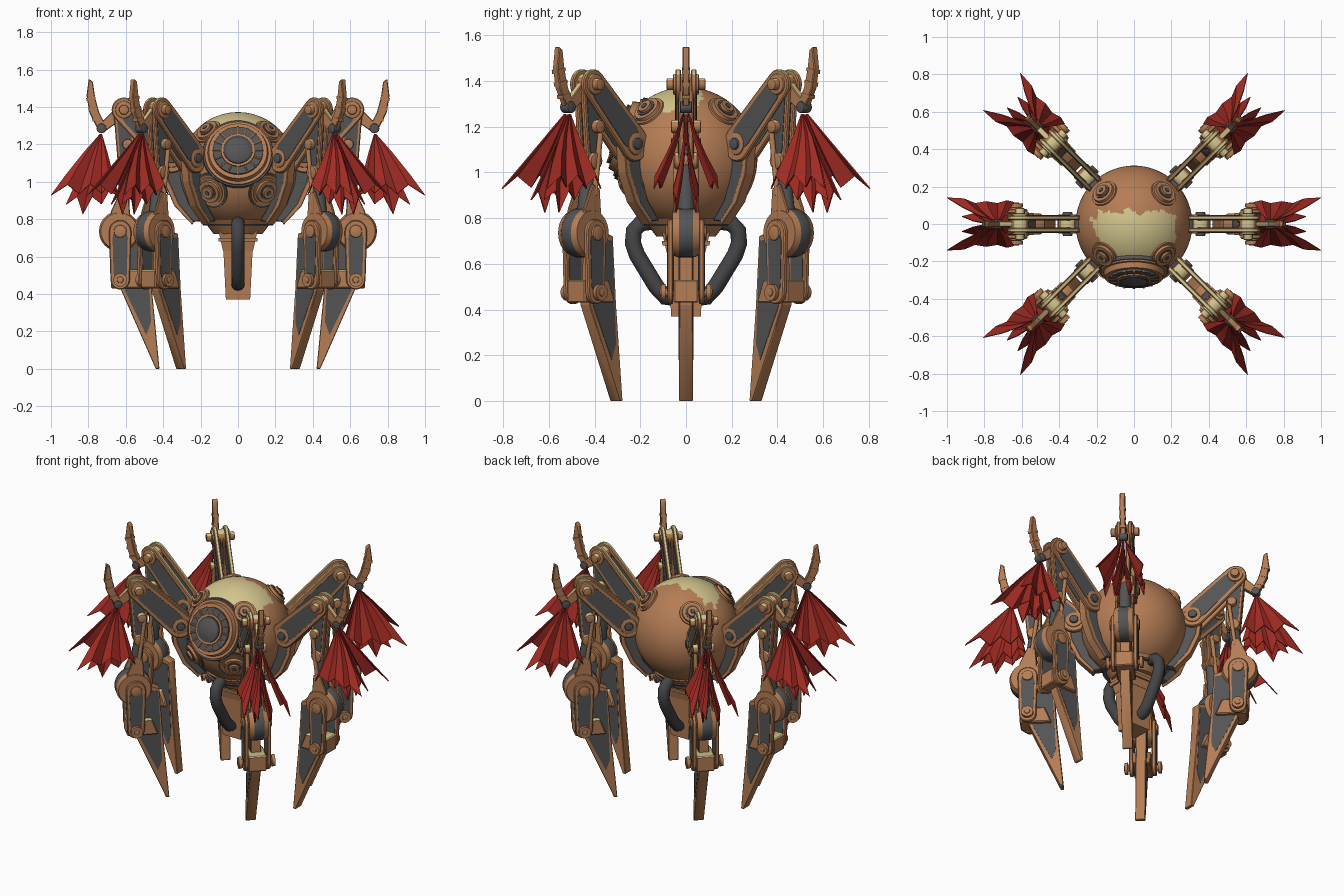
import bpy, bmesh, math
from mathutils import Vector, Matrix

if "Cube" in bpy.data.objects:
    bpy.data.objects.remove(bpy.data.objects["Cube"])

def mat(name, r, g, b):
    m = bpy.data.materials.new(name)
    m.diffuse_color = (r, g, b, 1)
    m.use_nodes = True
    m.node_tree.nodes["Principled BSDF"].inputs["Base Color"].default_value = m.diffuse_color
    return m

COPPER = mat("copper", 0.46, 0.205, 0.09)
GREY = mat("iron grey", 0.09, 0.09, 0.09)
DARK = mat("dark rubber", 0.06, 0.06, 0.063)
PALE = mat("pale brass", 0.66, 0.56, 0.27)
RED = mat("red cloth", 0.36, 0.024, 0.017)

def finish(bm, name, m, pale=False, smooth=True):
    bmesh.ops.recalc_face_normals(bm, faces=bm.faces)
    bm.normal_update()
    me = bpy.data.meshes.new(name)
    if pale:                                    # worn brass on upward faces
        for f in bm.faces:
            f.material_index = int(f.normal.z > 0.68)
    bm.to_mesh(me)
    bm.free()
    me.materials.append(m)
    if pale:
        me.materials.append(PALE)
    ob = bpy.data.objects.new(name, me)
    bpy.context.collection.objects.link(ob)
    if smooth:
        bpy.ops.object.select_all(action='DESELECT')
        ob.select_set(True)
        bpy.context.view_layer.objects.active = ob
        bpy.ops.object.shade_smooth_by_angle(angle=math.radians(35))
    return ob

def rod(name, p0, p1, r0, r1=None, m=COPPER, seg=24, pale=False, bevel=0.0):
    """Cylinder or cone between two points."""
    p0, p1 = Vector(p0), Vector(p1)
    d = p1 - p0
    bm = bmesh.new()
    bmesh.ops.create_cone(bm, cap_ends=True, segments=seg, radius1=r0,
                          radius2=r0 if r1 is None else r1, depth=d.length)
    if bevel:
        es = [e for e in bm.edges if abs(e.verts[0].co.z - e.verts[1].co.z) < 1e-6]
        bmesh.ops.bevel(bm, geom=es, offset=bevel, segments=2, affect='EDGES', profile=0.5)
    q = Vector((0, 0, 1)).rotation_difference(d.normalized())
    bm.transform(Matrix.Translation((p0 + p1) / 2) @ q.to_matrix().to_4x4())
    return finish(bm, name, m, pale)

def plate(name, pts, y, t, m=COPPER, pale=False, bevel=0.0):
    """Extrude an (x, z) profile to thickness t centred on y."""
    bm = bmesh.new()
    f = bm.faces.new([bm.verts.new((x, y - t / 2, z)) for x, z in pts])
    ex = bmesh.ops.extrude_face_region(bm, geom=[f])
    bmesh.ops.translate(bm, vec=(0, t, 0),
                        verts=[v for v in ex["geom"] if isinstance(v, bmesh.types.BMVert)])
    if bevel:
        bmesh.ops.bevel(bm, geom=bm.edges[:], offset=bevel, segments=1, affect='EDGES')
    return finish(bm, name, m, pale)

def capsule(a, b, w0, w1, n=8):
    ang = math.atan2(b[1] - a[1], b[0] - a[0])
    out = []
    for c, w, s in ((b, w1, -0.5), (a, w0, 0.5)):
        for i in range(n + 1):
            t = ang + math.pi * (s + i / n)
            out.append((c[0] + w * math.cos(t), c[1] + w * math.sin(t)))
    return out

def cloth(name, tips, s, y_top):
    """Pleated fan hanging from the horn knob, on side s."""
    bm = bmesh.new()
    rows = []
    for k in (0.04, 0.35, 0.7, 1.0):
        row = []
        for i, (x, y, z) in enumerate(tips):
            p = Vector((0.73, y_top, 1.265)).lerp(Vector((x, y, z)), k)
            p.y += (0.012 if i % 2 else -0.008) * k - 0.015 * math.sin(math.pi * k)
            p.z += 0.012 * math.sin(math.pi * k)
            row.append(bm.verts.new((p.x, s * max(p.y, 0.004), p.z)))
        rows.append(row)
    for r0, r1 in zip(rows, rows[1:]):
        for i in range(len(tips) - 1):
            bm.faces.new((r0[i], r0[i + 1], r1[i + 1], r1[i]))
    bmesh.ops.recalc_face_normals(bm, faces=bm.faces)
    bmesh.ops.solidify(bm, geom=bm.faces[:], thickness=0.006)
    return finish(bm, name, RED, smooth=False)

# ---------- one leg, built along +x, then copied round the body ----------
leg = []
def axle(name, x, z, half, r, m=COPPER, bevel=0.006, pale=True):
    leg.append(rod(name, (x, -half, z), (x, half, z), r, m=m, pale=pale and m == COPPER, bevel=bevel))

for s, side in ((-1, "near"), (1, "far")):
    # upper arm, forearm and shank side plates with iron insets
    for nm, a, b, w0, w1, y in (("upper_arm", (0.355, 1.125), (0.61, 1.385), 0.078, 0.066, 0.034),
                                ("forearm", (0.61, 1.37), (0.595, 1.06), 0.055, 0.045, 0.02),
                                ("shank", (0.63, 0.735), (0.63, 0.475), 0.06, 0.052, 0.068)):
        leg.append(plate(f"{nm}_{side}", capsule(a, b, w0, w1), s * y, 0.024, pale=nm != "shank", bevel=0.005))
        A, B = Vector(a), Vector(b)
        a2, b2 = A.lerp(B, 0.14), A.lerp(B, 0.86)
        leg.append(plate(f"{nm}_inset_{side}", capsule(a2, b2, w0 * .68, w1 * .68), s * y, 0.029, GREY))
    # knee cheeks above the wheel, and the wheel rims
    leg.append(plate(f"knee_cheek_{side}", [(0.57, 0.74), (0.69, 0.74), (0.68, 0.84), (0.63, 0.95), (0.585, 0.93)],
                     s * 0.047, 0.016, bevel=0.004))
    leg.append(rod(f"knee_rim_{side}", (.635, s * .03, .735), (.635, s * .058, .735), .108, .098, seg=32))
    # two pleated cloths a side: a flared outer one and a longer inner one
    leg.append(cloth(f"outer_cloth_{side}", [(.64, .125, .93), (.68, .115, .985), (.73, .12, .94), (.79, .11, .99),
               (.85, .12, .935), (.91, .125, .985), (1.0, .15, .93)], s, .014))
    leg.append(cloth(f"inner_cloth_{side}", [(.65, .045, .93), (.69, .04, .95), (.73, .05, .88), (.78, .045, .92),
               (.83, .055, .825), (.86, .045, .92), (.92, .05, .88)], s, .006))
    # axle end flanges
    leg.append(rod(f"ankle_flange_{side}", (.63, s * .09, .475), (.63, s * .11, .475), 0.036))
    leg.append(rod(f"elbow_rod_{side}", (.57, s * .045, 1.2), (.61, s * .045, .9), 0.012))

# joints
axle("shoulder_joint", 0.355, 1.125, 0.052, 0.05)
axle("shoulder_pin", 0.355, 1.125, 0.065, 0.026, GREY)
axle("elbow_joint", 0.61, 1.385, 0.056, 0.046)
axle("elbow_pin", 0.61, 1.385, 0.085, 0.026)
axle("wrist_joint", 0.59, 1.2, 0.065, 0.028)
axle("wrist_lower_joint", 0.60, 1.05, 0.05, 0.036)
axle("knee_wheel", 0.635, 0.735, 0.034, 0.108, GREY)
axle("knee_pin", 0.63, 0.735, 0.09, 0.034, pale=False)
axle("ankle_axle", 0.63, 0.475, 0.115, 0.018)
leg.append(rod("shin_column", (.595, 0, 1.08), (.63, 0, .75), 0.03, 0.038, GREY))
leg.append(plate("ankle_block", [(.49, .43), (.68, .43), (.68, .53), (.53, .53)], 0, 0.11, pale=True, bevel=0.006))
# clawed foot blade with iron sides
leg.append(plate("foot_blade", [(.48, .72), (.60, .76), (.625, .42), (.44, 0), (.42, 0), (.46, .42)],
                 0, 0.06, bevel=0.003))
leg.append(plate("foot_blade_inset", [(.487, .70), (.592, .72), (.606, .42), (.49, .18), (.465, .25), (.473, .42)],
                 0, 0.064, GREY))
# horn with its bracket and ribs
leg.append(plate("horn_bracket", capsule((.61, 1.385), (.73, 1.285), .036, .024), 0, 0.032, pale=True, bevel=0.004))
axle("horn_knob", 0.73, 1.285, 0.026, 0.026, GREY)
leg.append(plate("horn", [(.708, 1.305), (.752, 1.285), (.795, 1.37), (.81, 1.46), (.798, 1.55), (.776, 1.535),
                          (.764, 1.45), (.742, 1.37)], 0, 0.032, bevel=0.004))
for i, (x, z) in enumerate(((.753, 1.335), (.773, 1.39), (.785, 1.445))):
    leg.append(plate(f"horn_rib_{i}", [(x - .024, z), (x + .024, z - .014), (x + .027, z + .002), (x - .02, z + .014)],
                     0, 0.037))
# curved stay under the arm, hugging the body
leg.append(plate("stay", [(.29, 1.16), (.40, 1.13), (.385, 1.0), (.33, .88), (.24, .785), (.19, .79),
                          (.26, .88), (.30, 1.0)], 0, 0.05, GREY, bevel=0.004))
leg.append(plate("stay_edge", [(.39, 1.13), (.41, 1.13), (.395, .995), (.34, .87), (.245, .77), (.235, .785),
                               (.315, .88), (.368, 1.0)], 0, 0.056, bevel=0.003))

for k, deg in enumerate((45, 135, 180, 225, 315)):
    for ob in leg:
        c = bpy.data.objects.new(f"{ob.name}_{k + 2}", ob.data)
        c.rotation_euler.z = math.radians(deg)
        bpy.context.collection.objects.link(c)

# ---------- body ----------
C, R = Vector((0, 0, 1.06)), 0.312
bm = bmesh.new()
bmesh.ops.create_uvsphere(bm, u_segments=112, v_segments=72, radius=R)
bm.transform(Matrix.Translation(C))
body = finish(bm, "body_sphere", COPPER)
body.data.materials.append(PALE)
for p in body.data.polygons:                     # ragged brass patch on the crown
    x, y, z = p.center
    n = 0.012 * math.sin(41 * x + 3) + 0.009 * math.sin(67 * x + 50 * y) + 0.005 * math.sin(130 * x - 90 * y)
    p.material_index = int(z > 1.28 + n and y < 0.065 + n)

def stack(name, d, layers):
    """Discs along direction d: (start, end, radius0, radius1, material)."""
    d = Vector(d).normalized()
    for i, (a, b, r0, r1, m) in enumerate(layers):
        rod(f"{name}_{i}", C + d * a, C + d * b, r0, r1, m, seg=40)

# studs: four above, two low at the front
stud = [(.27, .312, .078, .074, COPPER), (.28, .328, .067, .06, COPPER), (.30, .332, .042, .042, GREY),
        (.30, .345, .034, .031, COPPER), (.34, .349, .015, .012, GREY)]
for sx in (-1, 1):
    for sy in (-1, 1):
        stack(f"upper_stud_{sx}_{sy}", (sx * .165, sy * .17, .215), stud)
    stack(f"lower_stud_{sx}", (sx * .15, -.25, -.11),
          [(.27, .302, .1, .098, GREY), (.27, .306, .09, .087, COPPER)] + stud)

# eye
t = math.radians(20)
E = Vector((0, -math.cos(t), math.sin(t)))
stack("eye", E, [(.235, .266, .192, .188, GREY), (.235, .275, .184, .178, COPPER), (.24, .305, .17, .156, COPPER),
                 (.25, .317, .138, .134, GREY), (.25, .325, .096, .092, COPPER), (.25, .332, .086, .078, DARK),
                 (.33, .342, .07, .045, GREY)])
U, W = Vector((0, math.sin(t), math.cos(t))), Vector((1, 0, 0))
for k in range(16):
    a = math.tau * k / 16
    d = U * math.cos(a) + W * math.sin(a)
    rod(f"eye_spoke_{k}", C + E * .317 + d * .09, C + E * .317 + d * .136, .005, seg=6)

# lower collar and square tail post
rod("collar", (0, 0, .72), (0, 0, .80), .13, .19, COPPER, seg=40)
rod("collar_band", (0, 0, .765), (0, 0, .775), .185, .19, GREY, seg=40)
for nm, z0, z1, w0, w1 in (("post_upper", .63, .74, .08, .105), ("post_band", .68, .70, .103, .105),
                           ("post_lower", .37, .63, .065, .078)):
    ob = rod(nm, (0, 0, z0), (0, 0, z1), w0 * 2 ** .5, w1 * 2 ** .5, seg=4)
    ob.rotation_euler.z = math.pi / 4

# hoses, front and back
for s, nm in ((-1, "front"), (1, "back")):
    cu = bpy.data.curves.new(f"{nm}_hose", 'CURVE')
    cu.dimensions, cu.bevel_depth, cu.bevel_resolution, cu.use_fill_caps = '3D', 0.036, 4, True
    path = [(.12, .79), (.20, .775), (.228, .745), (.232, .69), (.215, .64), (.13, .50), (.09, .455), (.04, .45)]
    sp = cu.splines.new('POLY')
    sp.points.add(len(path) - 1)
    for p, (y, z) in zip(sp.points, path):
        p.co = (0, s * y, z, 1)
    cu.materials.append(DARK)
    ob = bpy.data.objects.new(f"{nm}_hose", cu)
    bpy.context.collection.objects.link(ob)
    bpy.ops.object.select_all(action='DESELECT')
    ob.select_set(True)
    bpy.context.view_layer.objects.active = ob
    bpy.ops.object.convert(target='MESH')
    bpy.ops.object.shade_smooth_by_angle(angle=math.radians(50))
